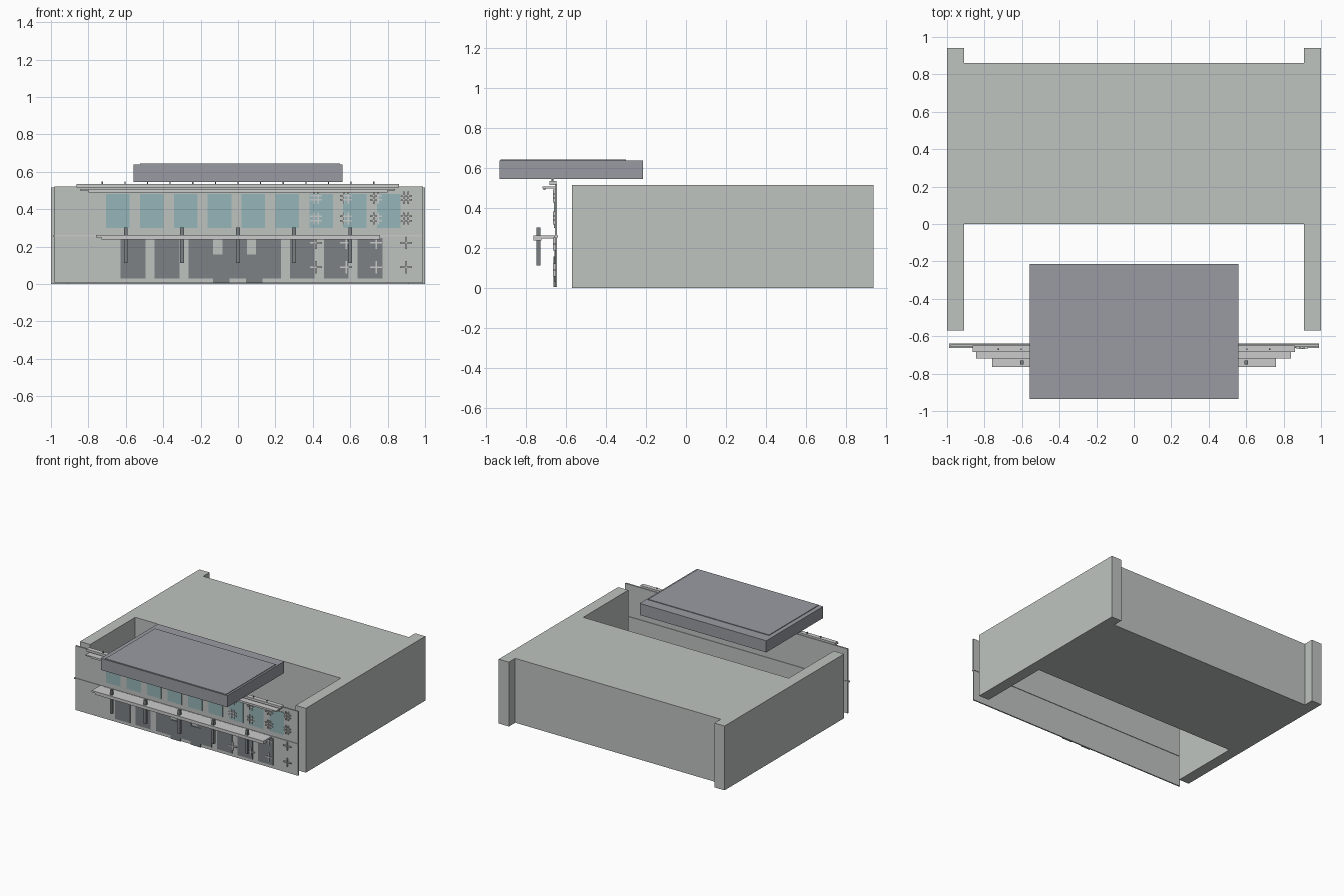
import bpy, bmesh

if "Cube" in bpy.data.objects:
    bpy.data.objects.remove(bpy.data.objects["Cube"])


def material(name, rgb):
    m = bpy.data.materials.new(name)
    m.diffuse_color = (*rgb, 1)
    m.use_nodes = True
    m.node_tree.nodes["Principled BSDF"].inputs["Base Color"].default_value = m.diffuse_color
    return m


GLASS = material("teal_glass", (0.30, 0.46, 0.48))
DARK = material("dark_panel", (0.20, 0.22, 0.23))
ROOF = material("slate", (0.32, 0.33, 0.36))
STONE = material("stone", (0.52, 0.55, 0.53))
TRIM = material("pale_trim", (0.60, 0.60, 0.60))


def boxes(name, spans, mat):
    """One object made of boxes, each given as (x0, x1, y0, y1, z0, z1)."""
    bm = bmesh.new()
    for x0, x1, y0, y1, z0, z1 in spans:
        for v in bmesh.ops.create_cube(bm, size=1)["verts"]:
            v.co.x = x1 if v.co.x > 0 else x0
            v.co.y = y1 if v.co.y > 0 else y0
            v.co.z = z1 if v.co.z > 0 else z0
    me = bpy.data.meshes.new(name)
    bm.to_mesh(me)
    bm.free()
    me.materials.append(mat)
    ob = bpy.data.objects.new(name, me)
    bpy.context.collection.objects.link(ob)
    return ob


def extrude_plan(name, plan, z0, z1, mat):
    bm = bmesh.new()
    face = bm.faces.new([bm.verts.new((x, y, z0)) for x, y in plan])
    top = bmesh.ops.extrude_face_region(bm, geom=[face])["geom"]
    for v in top:
        if isinstance(v, bmesh.types.BMVert):
            v.co.z = z1
    bmesh.ops.recalc_face_normals(bm, faces=bm.faces)
    me = bpy.data.meshes.new(name)
    bm.to_mesh(me)
    bm.free()
    me.materials.append(mat)
    ob = bpy.data.objects.new(name, me)
    bpy.context.collection.objects.link(ob)
    return ob


# Main block with side wings, H-shaped in plan
half = [(0.91, 0.86), (0.91, 0.94), (1, 0.94), (1, -0.57), (0.91, -0.57), (0.91, 0)]
plan = half + [(-x, y) for x, y in reversed(half)]
extrude_plan("main_block", plan, 0, 0.515, STONE)

# Thin front facade in two storeys with a string course between
boxes("lower_facade", [(-0.98, 0.99, -0.655, -0.645, 0.005, 0.255)], STONE)
boxes("upper_facade", [(-0.98, 0.99, -0.657, -0.645, 0.262, 0.52)], STONE)
boxes("string_course", [(-0.99, 0.99, -0.662, -0.64, 0.254, 0.263)], TRIM)

# Upper windows, lower shop openings and entrance doors
boxes("upper_windows", [(x - 0.063, x + 0.063, -0.661, -0.655, 0.30, 0.48)
                        for x in (-0.642 + 0.181 * i for i in range(9))], GLASS)
boxes("shop_openings", [(x - 0.066, x + 0.066, -0.660, -0.654, 0.03, 0.245)
                        for x in (-0.561 + 0.181 * i for i in range(8))], DARK)
boxes("entrance_doors", [(x - 0.044, x + 0.044, -0.663, -0.654, 0.005, 0.157)
                         for x in (-0.09, 0.088)], DARK)

# Small cross-shaped lattice ornaments on the right
columns = [0.417 + 0.1605 * i for i in range(4)]
bars = []
for x in columns:
    for z in (0.46, 0.35):
        for d in (-0.011, 0.011):
            bars.append((x - 0.033, x + 0.033, -0.666, -0.655, z + d - 0.004, z + d + 0.004))
            bars.append((x + d - 0.004, x + d + 0.004, -0.667, -0.655, z - 0.033, z + 0.033))
    for z in (0.22, 0.09):
        bars.append((x - 0.033, x + 0.033, -0.666, -0.655, z - 0.004, z + 0.004))
        bars.append((x - 0.004, x + 0.004, -0.667, -0.655, z - 0.033, z + 0.033))
boxes("cross_ornaments", bars, TRIM)

# Canopy ledge and the hanging posts along it
boxes("canopy", [(-0.76, 0.76, -0.765, -0.655, 0.248, 0.262),
                 (-0.73, 0.76, -0.765, -0.725, 0.237, 0.248)], TRIM)
boxes("canopy_posts", [(x - 0.01, x + 0.01, -0.75, -0.73, 0.112, 0.302)
                       for x in (-0.6, -0.3, 0, 0.3, 0.6)], DARK)

# Stepped cornice with small pegs on top
boxes("lower_cornice", [(-0.845, 0.84, -0.72, -0.65, 0.499, 0.508),
                        (-0.80, 0.80, -0.715, -0.705, 0.49, 0.499)], TRIM)
boxes("upper_cornice", [(-0.863, 0.86, -0.685, -0.65, 0.516, 0.535)], TRIM)
boxes("cornice_pegs", [(x - 0.003, x + 0.003, -0.673, -0.665, 0.535, 0.547)
                       for x in (-0.726 + 0.121 * i for i in range(13))], DARK)

# Floating roof slab with a thin raised sheet
boxes("roof_slab", [(-0.56, 0.56, -0.935, -0.215, 0.545, 0.638)], ROOF)
boxes("roof_sheet", [(-0.525, 0.545, -0.93, -0.30, 0.638, 0.643)], ROOF)
